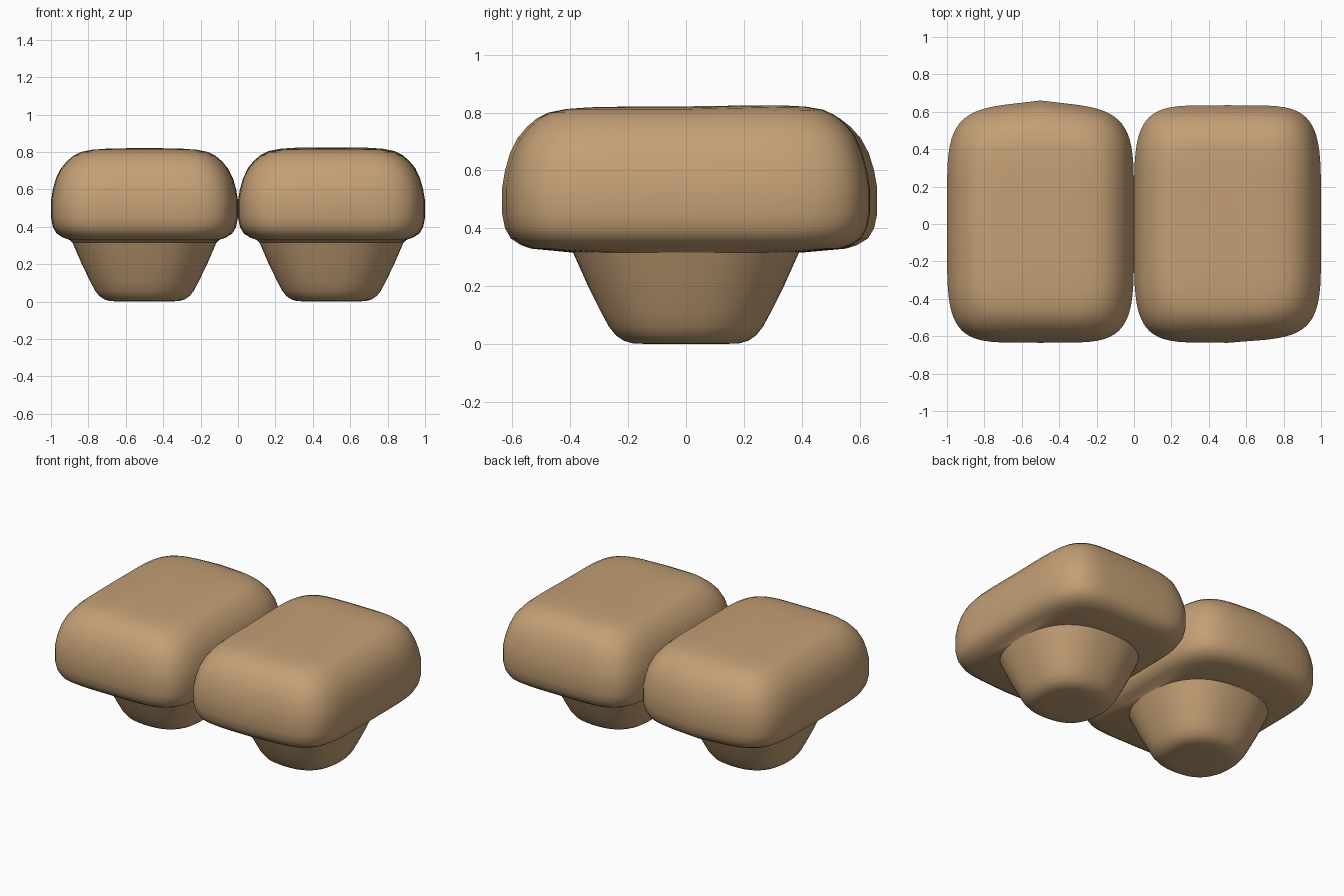
import bpy, bmesh, math

if "Cube" in bpy.data.objects:
    bpy.data.objects.remove(bpy.data.objects["Cube"])

# warm tan fabric/wood colour
tan = bpy.data.materials.new("warm tan")
tan.diffuse_color = (0.55, 0.35, 0.18, 1)
tan.use_nodes = True
tan.node_tree.nodes["Principled BSDF"].inputs["Base Color"].default_value = tan.diffuse_color
N = 64


def ring(a, b, n):
    """Superellipse outline with half sizes a, b and squareness n."""
    pts = []
    for i in range(N):
        t = 2 * math.pi * i / N
        c, s = math.cos(t), math.sin(t)
        c, s = (0 if abs(v) < 1e-9 else v for v in (c, s))
        pts.append((math.copysign(abs(c) ** (2 / n), c) * a,
                    math.copysign(abs(s) ** (2 / n), s) * b))
    return pts


def loft(name, rows, cx, warp=None, cap_low=False, cap_high=False):
    """Skin stacked outlines; rows are (z, half x, half y, squareness)."""
    bm = bmesh.new()
    loops = []
    for z, a, b, n in rows:
        loop = []
        for x, y in ring(a, b, n):
            p = (x, y, z)
            if warp:
                p = warp(*p)
            loop.append(bm.verts.new((p[0] + cx, p[1], p[2])))
        loops.append(loop)
    for lo, hi in zip(loops, loops[1:]):
        for i in range(N):
            j = (i + 1) % N
            bm.faces.new((lo[i], lo[j], hi[j], hi[i]))
    if cap_low:
        bm.faces.new(loops[0][::-1])
    if cap_high:
        bm.faces.new(loops[-1])
    for f in bm.faces:
        f.smooth = True
    me = bpy.data.meshes.new(name)
    bm.to_mesh(me)
    bm.free()
    me.materials.append(tan)
    ob = bpy.data.objects.new(name, me)
    bpy.context.collection.objects.link(ob)
    return ob


# cushion: side profile as (z, inset), starting at the leg outline
profile = [(0.33, 0.10), (0.342, 0.065), (0.365, 0.03), (0.40, 0.01), (0.45, 0.0),
           (0.54, 0.0), (0.60, 0.01), (0.66, 0.027), (0.71, 0.052), (0.75, 0.085),
           (0.78, 0.12), (0.80, 0.16), (0.812, 0.22), (0.818, 0.3), (0.82, 0.4)]
cushion = [(0.316, 0.385, 0.39, 2.4)]
cushion += [(z, 0.5 - d, 0.635 - d, 5) for z, d in profile]

# leg: rounded tapering plug
leg = [(0, 0.12, 0.12, 2.4), (0.003, 0.185, 0.185, 2.4), (0.012, 0.215, 0.215, 2.4),
       (0.03, 0.242, 0.242, 2.4), (0.06, 0.265, 0.266, 2.4), (0.11, 0.291, 0.293, 2.4),
       (0.2, 0.335, 0.338, 2.4), (0.316, 0.385, 0.39, 2.4)]


def warp_left(x, y, z):
    # slightly peaked back edge
    if y > 0.3:
        y += (0.025 - 0.11 * abs(x)) * (y - 0.3) / 0.33
    return x, y, z


def warp_right(x, y, z):
    # front edge tapers toward the outer side, back of the top rises a little
    if y < -0.3 and x > 0:
        y += 0.07 * x * (-y - 0.3) / 0.33
    if z > 0.7:
        z += 0.008 * max(0, y) / 0.4
    return x, y, z


for side, cx, warp in (("left", -0.5, warp_left), ("right", 0.5, warp_right)):
    loft(side + "_cushion", cushion, cx, warp, cap_high=True)
    loft(side + "_leg", leg, cx, cap_low=True)
